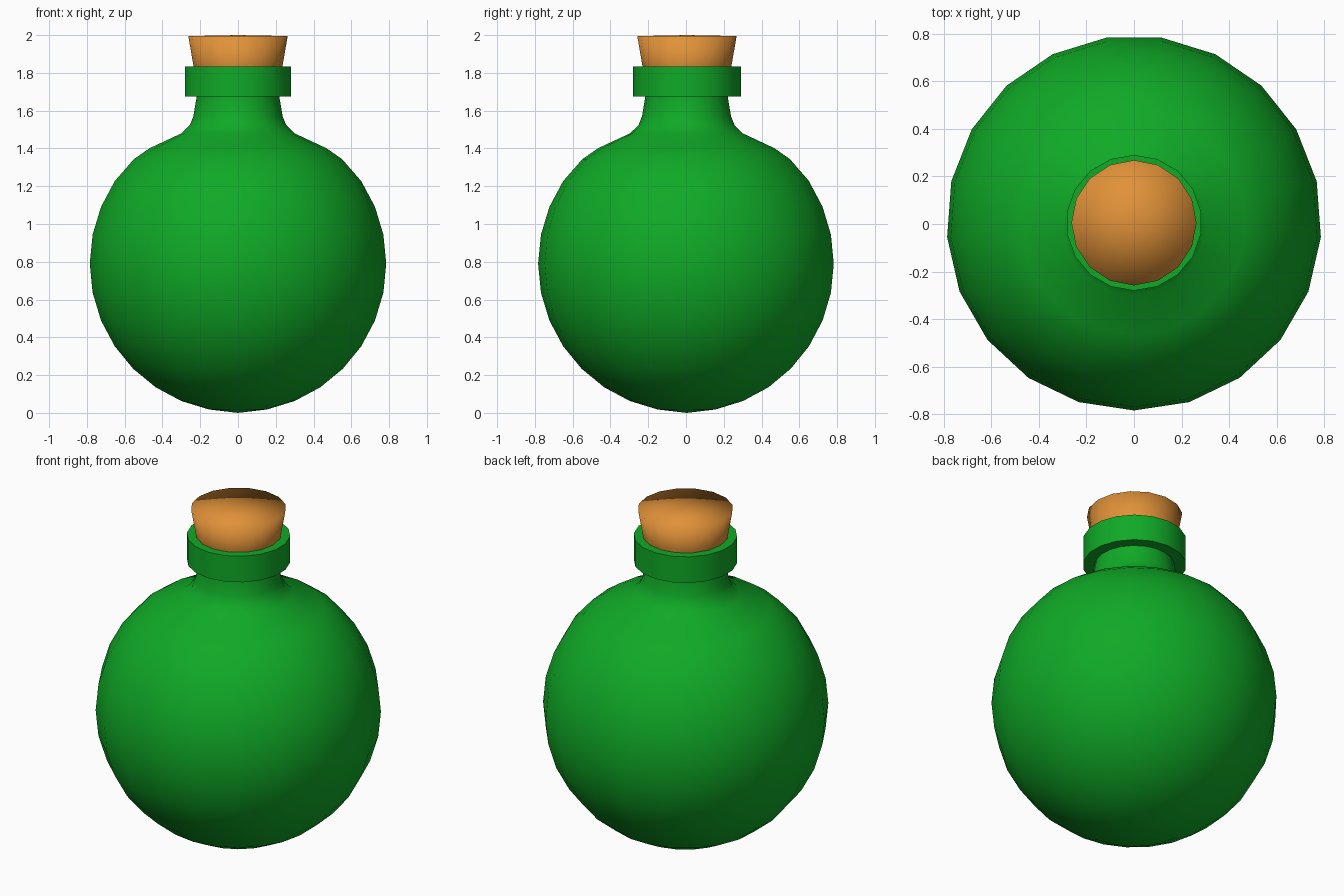
import bpy, bmesh, math

if "Cube" in bpy.data.objects:
    bpy.data.objects.remove(bpy.data.objects["Cube"])


def material(name, rgb):
    m = bpy.data.materials.new(name)
    m.diffuse_color = (*rgb, 1)
    m.use_nodes = True
    m.node_tree.nodes["Principled BSDF"].inputs["Base Color"].default_value = m.diffuse_color
    return m


def lathe(name, profile, sides, mat, y=0.0, closed=False, sharp=None):
    """Spin an (r, z) profile around z, with a vertex column facing -y."""
    bm = bmesh.new()
    rings = []
    for r, z in profile:
        if r < 1e-6:
            rings.append([bm.verts.new((0, y, z))] * sides)
            continue
        rings.append([bm.verts.new((r * math.sin(2 * math.pi * i / sides),
                                    y - r * math.cos(2 * math.pi * i / sides), z))
                      for i in range(sides)])
    pairs = list(zip(rings, rings[1:]))
    if closed:
        pairs.append((rings[-1], rings[0]))
    for a, b in pairs:
        for i in range(sides):
            j = (i + 1) % sides
            bm.faces.new(dict.fromkeys((a[i], a[j], b[j], b[i])))
    bmesh.ops.recalc_face_normals(bm, faces=bm.faces)
    me = bpy.data.meshes.new(name)
    bm.to_mesh(me)
    bm.free()
    me.materials.append(mat)
    ob = bpy.data.objects.new(name, me)
    bpy.context.collection.objects.link(ob)
    bpy.ops.object.select_all(action='DESELECT')
    ob.select_set(True)
    bpy.context.view_layer.objects.active = ob
    if sharp is None:
        bpy.ops.object.shade_smooth()
    else:
        bpy.ops.object.shade_smooth_by_angle(angle=math.radians(sharp))
    return ob


green = material("green glass", (0.005, 0.40, 0.02))
cork = material("cork brown", (0.75, 0.285, 0.04))

# Round flask: sphere rings up to the shoulder, then a flared neck
R = 0.787
step = math.pi / 16
profile = [(R * math.sin(k * step), 0.79 - R * math.cos(k * step) + 0.0) for k in range(12)]
profile[0] = (0, 0)
profile += [(0.553, 1.343), (0.47, 1.401), (0.30, 1.48), (0.256, 1.523),
            (0.237, 1.57), (0.22, 1.67), (0.22, 1.76)]
lathe("flask_body", profile, 21, green, y=0.004)

# Collar ring around the mouth
lathe("collar", [(0.285, 1.675), (0.285, 1.833), (0.21, 1.833), (0.21, 1.675)],
      18, green, y=0.005, closed=True, sharp=40)

# Tapered stopper
lathe("stopper", [(0, 1.70), (0.212, 1.70), (0.235, 1.833), (0.263, 1.995), (0, 2.0)],
      16, cork, y=0.005)
